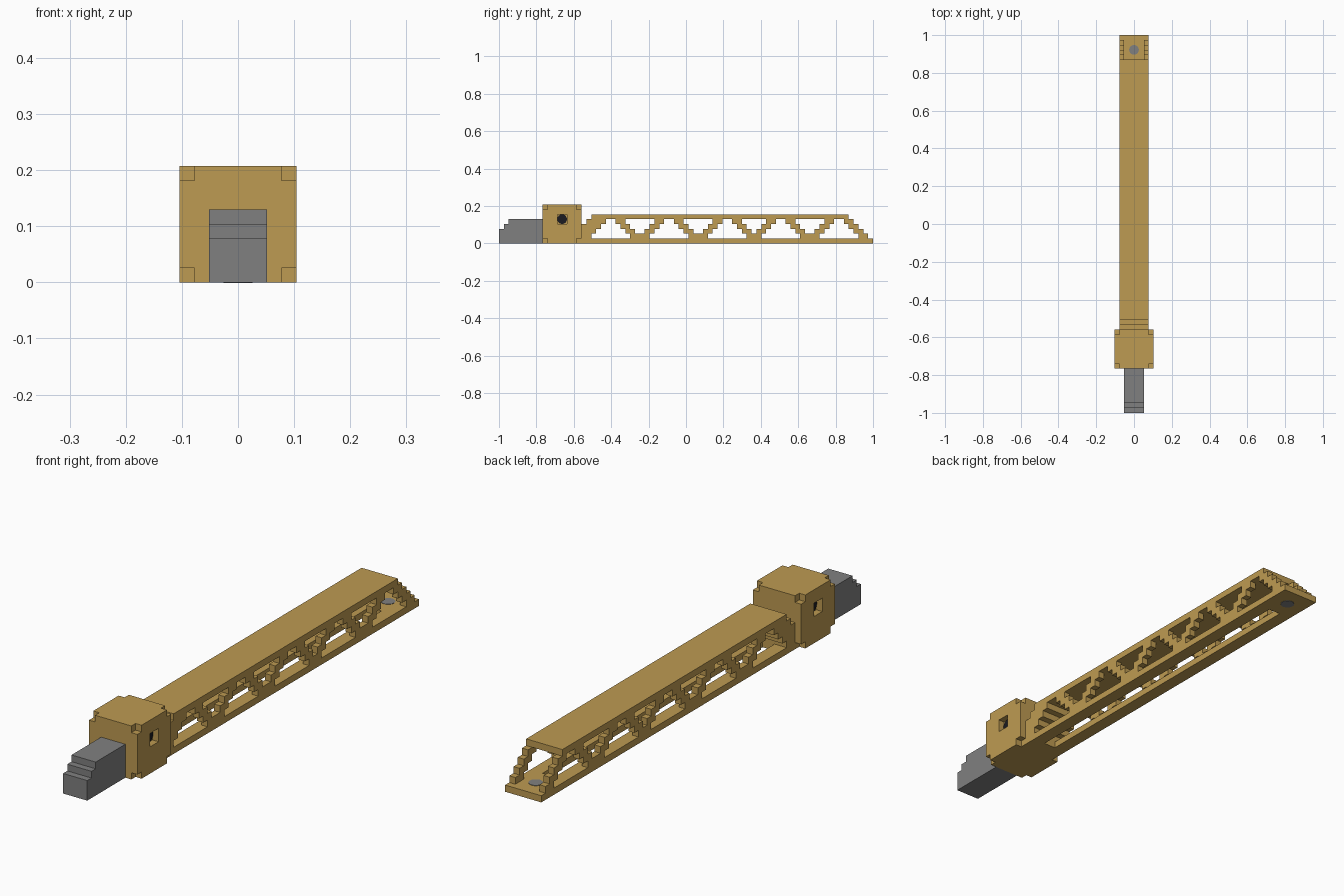
import bpy, bmesh
from mathutils import Matrix

cube = bpy.data.objects.get("Cube")
if cube:
    bpy.data.objects.remove(cube, do_unlink=True)

U = 2 / 77          # one block unit; y index 0 is the front tip, 77 the rear tip


def material(name, rgb):
    m = bpy.data.materials.new(name)
    m.use_nodes = True
    m.diffuse_color = (*rgb, 1)
    bsdf = next(n for n in m.node_tree.nodes if n.type == 'BSDF_PRINCIPLED')
    bsdf.inputs["Base Color"].default_value = (*rgb, 1)
    return m


TAN = material("tan", (0.515, 0.328, 0.084))
GREY = material("grey", (0.216, 0.216, 0.216))
BLACK = material("black", (0.011, 0.011, 0.015))


def finish(name, bm, mat):
    bmesh.ops.recalc_face_normals(bm, faces=bm.faces)
    me = bpy.data.meshes.new(name)
    bm.to_mesh(me)
    bm.free()
    me.materials.append(mat)
    ob = bpy.data.objects.new(name, me)
    bpy.context.collection.objects.link(ob)
    return ob


def add_box(bm, x0, x1, y0, y1, z0, z1):
    mid = ((x0 + x1) / 2 * U, ((y0 + y1) / 2 - 38.5) * U, (z0 + z1) / 2 * U)
    size = ((x1 - x0) * U, (y1 - y0) * U, (z1 - z0) * U, 1)
    bmesh.ops.create_cube(bm, size=1, matrix=Matrix.Translation(mid) @ Matrix.Diagonal(size))


def box(name, mat, *dims):
    bm = bmesh.new()
    add_box(bm, *dims)
    return finish(name, bm, mat)


def add_profile(bm, pts, x0, x1):
    """Extrude a (y, z) outline along x."""
    face = bm.faces.new([bm.verts.new((x0 * U, (y - 38.5) * U, z * U)) for y, z in pts])
    new = bmesh.ops.extrude_face_region(bm, geom=[face])["geom"]
    verts = [v for v in new if isinstance(v, bmesh.types.BMVert)]
    bmesh.ops.translate(bm, verts=verts, vec=((x1 - x0) * U, 0, 0))


def disc(name, mat, center, depth, axis):
    bm = bmesh.new()
    rot = Matrix.Rotation(1.5707963, 4, 'Y') if axis == 'X' else Matrix()
    bmesh.ops.create_cone(bm, cap_ends=True, segments=16, radius1=U, radius2=U,
                          depth=depth, matrix=Matrix.Translation(center) @ rot)
    return finish(name, bm, mat)


# Stepped front tongue
bm = bmesh.new()
add_profile(bm, [(0, 0), (9, 0), (9, 5), (2, 5), (2, 4), (1, 4), (1, 3), (0, 3)], -2, 2)
finish("front_tongue", bm, GREY)

# Hub block with notched corners and a square pocket on each side
hub = box("hub_block", TAN, -4, 4, 9, 17, 0, 8)
bm = bmesh.new()
for x in (-4, 4):
    add_box(bm, x - 1, x + 1, 12, 14, 4, 6)
    for y in (9, 17):
        for z in (0, 8):
            add_box(bm, x - 1, x + 1, y - 1, y + 1, z - 1, z + 1)
cutter = finish("hub_cutter", bm, TAN)
cutter.hide_render = True
mod = hub.modifiers.new("cut", 'BOOLEAN')
mod.operation, mod.solver, mod.object = 'DIFFERENCE', 'EXACT', cutter
bpy.context.view_layer.update()
cut_mesh = bpy.data.meshes.new_from_object(
    hub.evaluated_get(bpy.context.evaluated_depsgraph_get()))
hub.modifiers.clear()
hub.data = cut_mesh
bpy.data.objects.remove(cutter, do_unlink=True)

# Dark pin ends at the bottom of the pockets
for side, s in (("left", 1), ("right", -1)):
    disc(f"{side}_pin_end", BLACK, (s * 3 * U, (13 - 38.5) * U, 5 * U), 0.006, 'X')

# Beam: top plate, stepped root, bottom rails and end plate
box("top_plate", TAN, -3, 3, 19, 72, 5, 6)
bm = bmesh.new()
add_profile(bm, [(17, 0), (19, 0), (19, 2), (20, 2), (20, 3), (21, 3), (21, 4), (22, 4),
                 (22, 5), (18, 5), (18, 4), (17, 4)], -3, 3)
finish("beam_root", bm, TAN)
box("end_plate", TAN, -3, 3, 71, 77, 0, 1)
disc("end_plate_pin", GREY, (0, (74 - 38.5) * U, 0.5 * U), U + 0.003, 'Z')

# Stepped diagonal braces on both sides
PEAKS = (23, 35, 47, 58, 70)


def brace(bm, peak, direction, x0, x1):
    near, far = [], []
    for z in range(1, 5):
        a, b = peak + direction * (5 - z), peak + direction * (7 - z)
        near += [(a, z), (a, z + 1)]
        far += [(b, z), (b, z + 1)]
    add_profile(bm, near + far[::-1], x0, x1)


for side, s in (("left", 1), ("right", -1)):
    x0, x1 = sorted((s * 2, s * 3))
    bm = bmesh.new()
    for peak in PEAKS:
        brace(bm, peak, 1, x0, x1)
        if peak != PEAKS[0]:
            brace(bm, peak, -1, x0, x1)
    finish(f"{side}_braces", bm, TAN)
    r0, r1 = sorted((s * 1, s * 3))
    box(f"{side}_bottom_rail", TAN, r0, r1, 19, 71, 0, 1)
